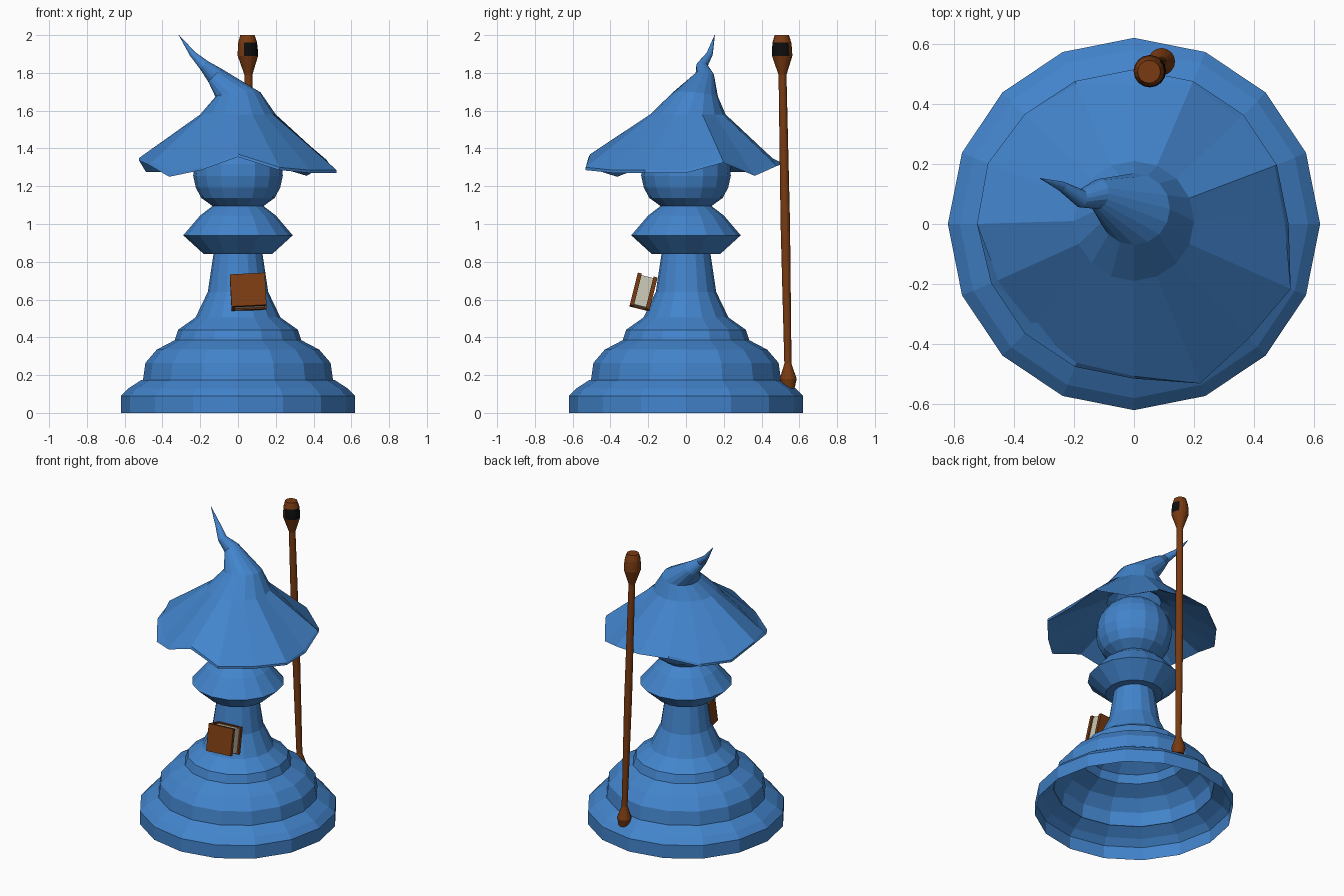
import bpy, bmesh, math
from mathutils import Vector, Matrix

if "Cube" in bpy.data.objects:
    bpy.data.objects.remove(bpy.data.objects["Cube"])

N = 16


def material(name, rgb):
    m = bpy.data.materials.new(name)
    m.diffuse_color = (*rgb, 1)
    m.use_nodes = True
    m.node_tree.nodes["Principled BSDF"].inputs["Base Color"].default_value = m.diffuse_color
    return m


BLUE = material("blue", (0.055, 0.23, 0.60))
WOOD = material("brown", (0.19, 0.043, 0.006))
BLACK = material("black", (0.004, 0.004, 0.004))
PAPER = material("paper", (0.60, 0.58, 0.47))
Z = Vector((0, 0, 1))


def ring(center, r, axis=Z):
    q = Z.rotation_difference(Vector(axis).normalized())
    return [Vector(center) + q @ Vector((r * math.cos(2 * math.pi * k / N),
                                         r * math.sin(2 * math.pi * k / N), 0))
            for k in range(N)]


def loft(name, rings, mats, cap_start=False, cap_end=True):
    """Skin a list of rings, bottom to top."""
    bm = bmesh.new()
    rows = [[bm.verts.new(p) for p in r] for r in rings]
    for a, b in zip(rows, rows[1:]):
        for k in range(N):
            j = (k + 1) % N
            bm.faces.new((a[k], a[j], b[j], b[k]))
    if cap_start:
        bm.faces.new(rows[0][::-1])
    if cap_end:
        bm.faces.new(rows[-1])
    me = bpy.data.meshes.new(name)
    bm.to_mesh(me)
    bm.free()
    for m in mats:
        me.materials.append(m)
    ob = bpy.data.objects.new(name, me)
    bpy.context.collection.objects.link(ob)
    return ob


# Body: stepped hollow base, stem, collar
profile = [(.62, 0), (.62, .09), (.58, .13), (.51, .175), (.503, .175),
           (.49, .265), (.43, .335), (.335, .385), (.317, .44), (.225, .505),
           (.16, .64), (.13, .84), (.18, .84), (.29, .94), (.20, 1.045), (.135, 1.095)]
# Head: ball on top of the collar
HZ, HR = 1.275, 0.238
for i in range(1, 10):
    a = math.radians(-50 + i * 15)
    profile.append((HR * math.cos(a), HZ + HR * math.sin(a)))
profile.append((.005, HZ + HR))
loft("body", [ring((0, 0, z), r) for r, z in profile], [BLUE])

# Hat: wavy brim, cone and bent tip
brim_r = [.503, .507, .495, .505, .472, .505, .516, .527,
          .523, .49, .485, .50, .507, .575, .54, .565]
brim_z = [1.285, 1.34, 1.27, 1.32, 1.335, 1.34, 1.29, 1.29,
          1.35, 1.33, 1.265, 1.30, 1.37, 1.30, 1.285, 1.285]


def brim(drop, r_min):
    return [Vector((max(r, r_min) * math.cos(2 * math.pi * k / N),
                    max(r, r_min) * math.sin(2 * math.pi * k / N), z - drop))
            for k, (r, z) in enumerate(zip(brim_r, brim_z))]


hat = [ring((0, 0, 1.50), .17), ring((0, 0, 1.46), .23),
       brim(.015, .515), brim(0, 0),
       ring((0, .01, 1.58), .20),
       ring((0, .05, 1.685), .12, (-.1, .1, 1)),
       ring((-.12, .10, 1.785), .05, (-.8, .1, .8)),
       ring((-.178, .085, 1.84), .03, (-.7, .1, .8)),
       ring((-.24, .125, 1.90), .017, (-.6, .3, .8)),
       ring((-.313, .152, 2.0), .001, (-.6, .2, .8))]
loft("hat", hat, [BLUE])

# Staff: slender leaning pole with a foot knob and a banded head
foot, top = Vector((.093, .542, .13)), Vector((.05, .507, 2.0))
staff_profile = [(.13, .033), (.18, .045), (.26, .019), (1.0, .025), (1.79, .021),
                 (1.89, .054), (1.925, .053), (1.96, .050), (2.0, .038)]
rings = [ring(foot.lerp(top, (z - .13) / 1.87), r) for z, r in staff_profile]
staff = loft("staff", rings, [WOOD, BLACK], cap_start=True)
for p in staff.data.polygons:
    # black band on the right-hand side of the staff head
    if 1.90 < p.center.z < 1.95 and p.normal.x > -.35 and p.normal.y < .8:
        p.material_index = 1


# Book: two covers, spine and pages, leaning on the stem
pose = (Matrix.Translation((.054, -.225, .64)) @ Matrix.Rotation(math.radians(-14), 4, 'X')
        @ Matrix.Rotation(math.radians(-3), 4, 'Y'))


def box(name, center, size, mat):
    bpy.ops.mesh.primitive_cube_add(size=1)
    ob = bpy.context.object
    ob.name = name
    ob.data.transform(pose @ Matrix.Translation(center) @ Matrix.Diagonal((*size, 1)))
    ob.data.materials.append(mat)


for side, label in ((-1, "front"), (1, "back")):
    box("book_cover_" + label, (0, side * .043, 0), (.185, .022, .175), WOOD)
box("book_spine", (-.084, 0, 0), (.017, .064, .175), WOOD)
box("book_pages", (.0, 0, 0), (.165, .066, .160), PAPER)
